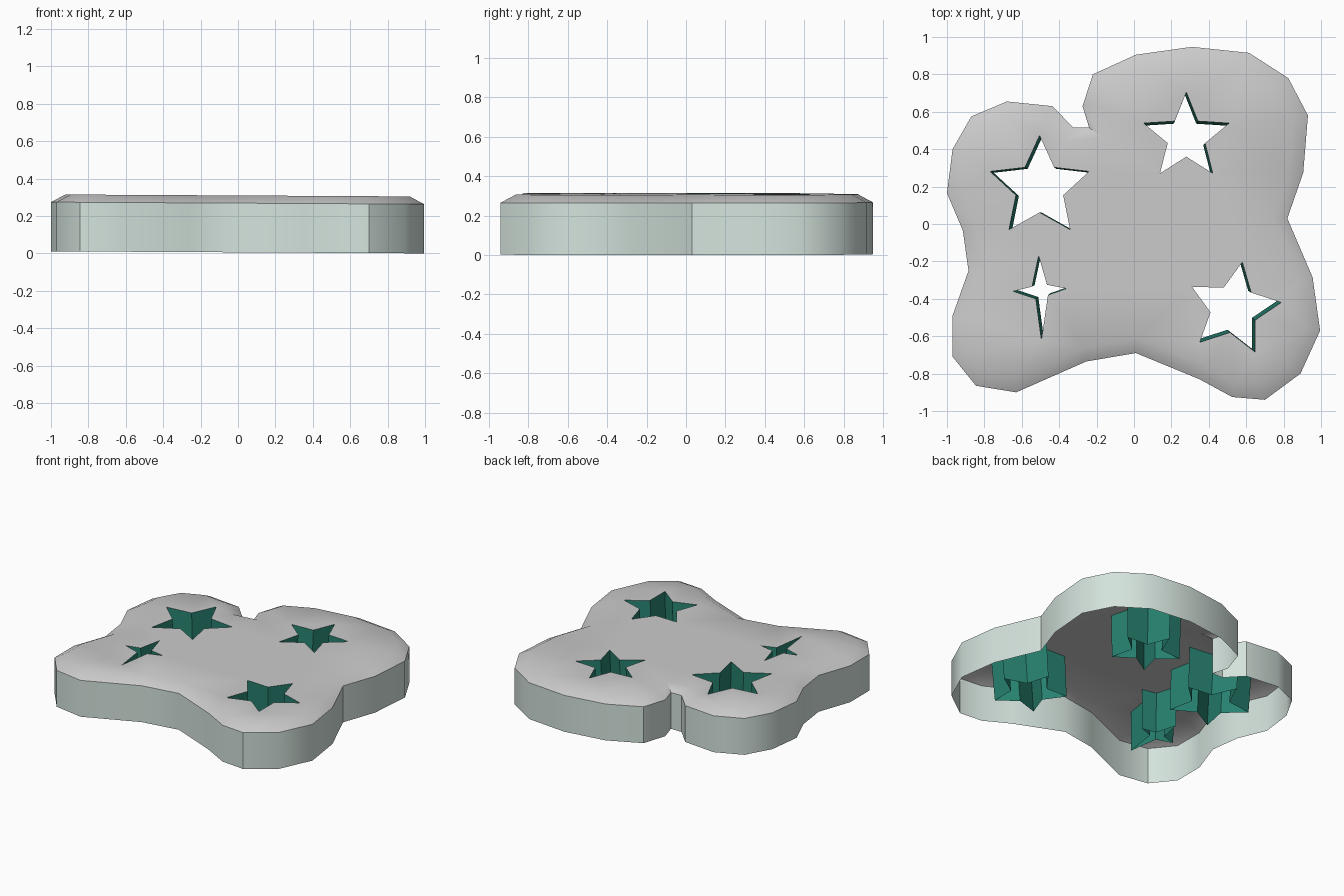
import bpy, bmesh, math
from mathutils import Vector

if "Cube" in bpy.data.objects:
    bpy.data.objects.remove(bpy.data.objects["Cube"])

# Outline of the plate, clockwise from the notch
OUTLINE = [(-.22, .80), (.01, .905), (.31, .947), (.615, .915), (.825, .78), (.93, .58),
           (.905, .275), (.82, .03), (.955, -.285), (.995, -.57), (.89, -.80), (.70, -.94),
           (.525, -.925), (.35, -.83), (.01, -.69), (-.255, -.735), (-.63, -.90), (-.845, -.865),
           (-.97, -.71), (-.97, -.49), (-.885, -.25), (-.915, -.035), (-1.0, .165), (-.97, .40),
           (-.87, .575), (-.68, .655), (-.435, .63), (-.325, .515), (-.24, .515), (-.275, .63)]
WALL_Z, TOP_Z, CHAMFER, DRAFT = .263, .304, .075, .975


def star(cx, cy, outer, inner, turn):
    pts = []
    for i in range(10):
        r = inner if i % 2 else outer
        a = math.radians(turn + 36 * i)
        pts.append((cx + r * math.cos(a), cy + r * math.sin(a)))
    return pts


STARS = {
    "star_tube_back_left": star(-.505, .195, .278, .133, 90),
    "star_tube_back_right": star(.28, .465, .24, .105, 90),
    "star_tube_front_right": star(.535, -.455, .255, .127, 80),
    "sparkle_tube_front_left": [(-.51, -.17), (-.545, -.335), (-.645, -.36), (-.525, -.40),
                                (-.495, -.62), (-.46, -.38), (-.36, -.345), (-.465, -.325)],
}


def inset(points, d):
    """Move a clockwise outline inwards, with capped corners."""
    out, n = [], len(points)
    for i in range(n):
        p, a, b = (Vector(points[k % n]) for k in (i, i - 1, i + 1))
        u, v = (p - a).normalized(), (b - p).normalized()
        m = Vector((u.y + v.y, -u.x - v.x)).normalized()
        scale = max(m.dot(Vector((u.y, -u.x))), .9)
        out.append(tuple(p + m * d / scale))
    return out


def ring(bm, points, z):
    # the whole plate leans very slightly along x
    vs = [bm.verts.new((x, y, z + .0055 * (1 - x))) for x, y in points]
    return vs


def bridge(bm, low, high):
    n = len(low)
    for i in range(n):
        j = (i + 1) % n
        bm.faces.new((low[j], low[i], high[i], high[j]))


def loop_edges(bm, vs):
    edges = []
    for i, v in enumerate(vs):
        w = vs[(i + 1) % len(vs)]
        edges.append(bm.edges.get((v, w)) or bm.edges.new((v, w)))
    return edges


def finish(bm, name, color=None, smooth=True):
    mesh = bpy.data.meshes.new(name)
    bm.to_mesh(mesh)
    bm.free()
    ob = bpy.data.objects.new(name, mesh)
    bpy.context.collection.objects.link(ob)
    if color:
        mat = bpy.data.materials.get(color[0]) or bpy.data.materials.new(color[0])
        mat.diffuse_color = color[1]
        mat.use_nodes = True
        mat.node_tree.nodes["Principled BSDF"].inputs["Base Color"].default_value = mat.diffuse_color
        mesh.materials.append(mat)
    if smooth:
        bpy.ops.object.select_all(action='DESELECT')
        ob.select_set(True)
        bpy.context.view_layer.objects.active = ob
        bpy.ops.object.shade_smooth_by_angle(angle=math.radians(40))
    return ob


# Outer wall, open underneath
bm = bmesh.new()
bridge(bm, ring(bm, OUTLINE, 0), ring(bm, OUTLINE, WALL_Z))
finish(bm, "outer_wall", ("pale_green_grey", (.66, .77, .72, 1)))

# Top cover: sloping rim and a flat sheet with star openings
bm = bmesh.new()
rim = ring(bm, OUTLINE, WALL_Z)
flat = ring(bm, inset(OUTLINE, CHAMFER), TOP_Z)
bridge(bm, rim, flat)
edges = loop_edges(bm, flat)
for pts in STARS.values():
    edges += loop_edges(bm, ring(bm, pts, TOP_Z))
fill = bmesh.ops.triangle_fill(bm, use_beauty=True, edges=edges)
for f in fill["geom"]:
    if isinstance(f, bmesh.types.BMFace):
        f.normal_update()
        if f.normal.z < 0:
            f.normal_flip()
finish(bm, "top_cover")

# Star tubes running down through the plate, drawn in a little at the bottom
for name, pts in STARS.items():
    bm = bmesh.new()
    low = ring(bm, [(x * DRAFT, y * DRAFT) for x, y in pts], 0)
    bridge(bm, low, ring(bm, pts, TOP_Z))
    finish(bm, name, ("deep_green", (.02, .22, .16, 1)), smooth=False)
